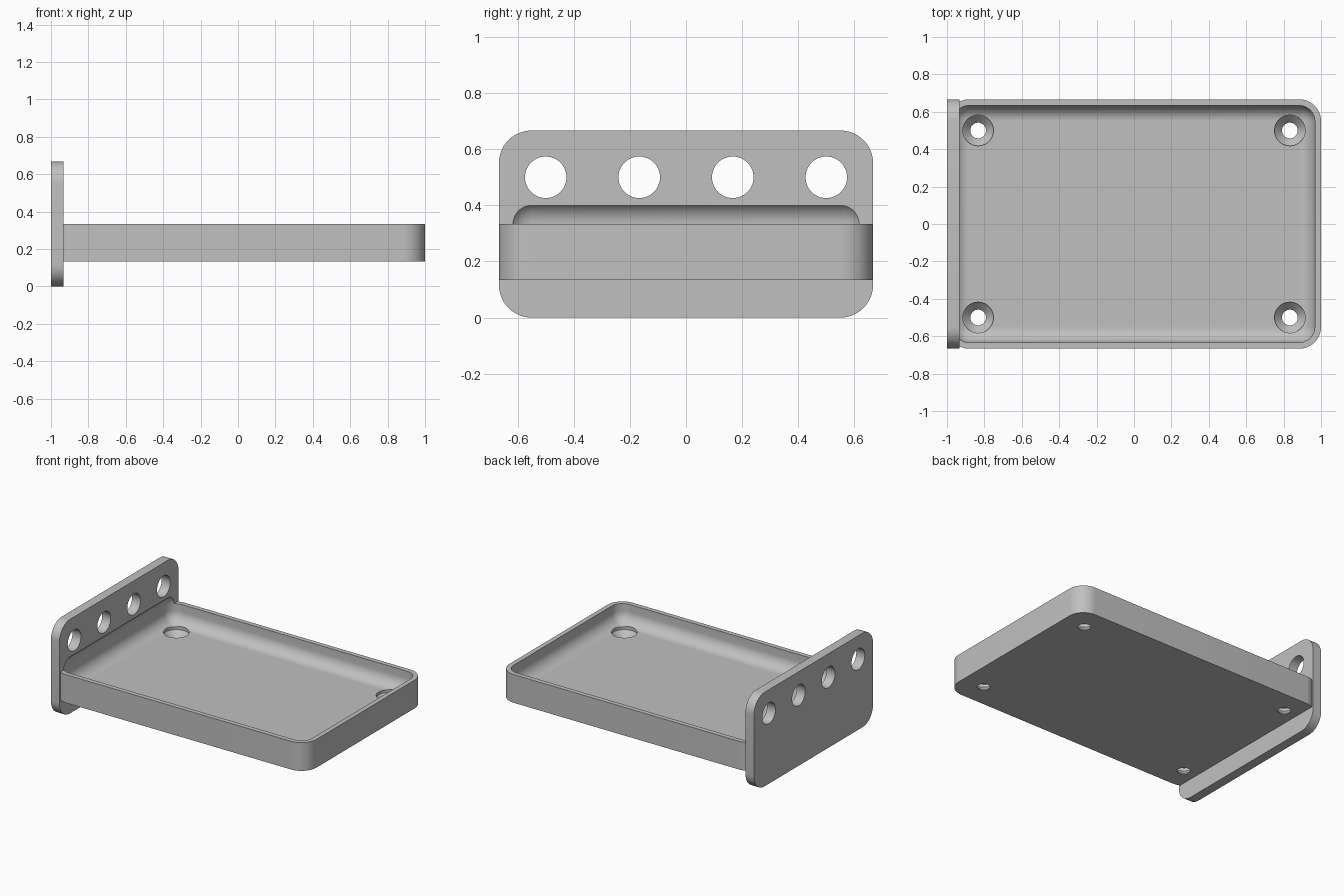
import bpy
import bmesh
import math
from mathutils import Matrix, Vector

if "Cube" in bpy.data.objects:
    bpy.data.objects.remove(bpy.data.objects["Cube"], do_unlink=True)

U = 1 / 30              # design unit
WALL = 1 * U            # rim thickness
FILLET = 2.5 * U        # inside rounding
CORNER = WALL + FILLET  # outside rounding
RIM_Z = 10 * U
FLOOR_Z = 6 * U

grey = bpy.data.materials.new("plain_grey")
grey.use_nodes = True
colour = (0.53, 0.53, 0.53, 1)
grey.diffuse_color = colour
grey.node_tree.nodes["Principled BSDF"].inputs["Base Color"].default_value = colour


def make_object(name, bm):
    bmesh.ops.recalc_face_normals(bm, faces=bm.faces)
    mesh = bpy.data.meshes.new(name)
    bm.to_mesh(mesh)
    bm.free()
    mesh.materials.append(grey)
    obj = bpy.data.objects.new(name, mesh)
    bpy.context.collection.objects.link(obj)
    return obj


def rounded_box(name, low, high, radius, axis=None, segments=12):
    """Box with all edges rounded, or only those parallel to one axis."""
    low, high = Vector(low), Vector(high)
    bm = bmesh.new()
    bmesh.ops.create_cube(bm, size=1)
    for v in bm.verts:
        v.co = (low + high) / 2 + v.co * (high - low)
    edges = [e for e in bm.edges if axis is None
             or abs((e.verts[0].co - e.verts[1].co)[axis]) > 1e-4]
    bmesh.ops.bevel(bm, geom=edges, offset=radius, segments=segments,
                    profile=0.5, affect='EDGES')
    return make_object(name, bm)


def lathe(name, profile, matrix, sides=48):
    """Closed solid turned around z from (radius, height) pairs."""
    bm = bmesh.new()
    rings = [[bm.verts.new((r * math.cos(math.tau * i / sides),
                            r * math.sin(math.tau * i / sides), z))
              for i in range(sides)] for r, z in profile]
    for a, b in zip(rings, rings[1:]):
        for i in range(sides):
            j = (i + 1) % sides
            bm.faces.new((a[i], a[j], b[j], b[i]))
    bm.faces.new(rings[0])
    bm.faces.new(rings[-1])
    bm.transform(matrix)
    return make_object(name, bm)


def combine(target, tool, operation):
    mod = target.modifiers.new(tool.name, 'BOOLEAN')
    mod.operation = operation
    mod.solver = 'EXACT'
    mod.object = tool
    bpy.context.view_layer.objects.active = target
    bpy.ops.object.modifier_apply(modifier=mod.name)
    bpy.data.objects.remove(tool, do_unlink=True)


# Tray body joined to the upright end plate
tray = rounded_box("tray_with_end_plate", (-0.998, -20 * U, 4 * U),
                   (1, 20 * U, RIM_Z), CORNER, axis=2)
plate = rounded_box("end_plate", (-1, -20 * U, 0), (-28 * U, 20 * U, 20 * U),
                    CORNER, axis=0)
combine(tray, plate, 'UNION')

# Rounded hollow, which also bites slightly into the plate
hollow = rounded_box("hollow", (-1 + WALL, -19 * U, FLOOR_Z),
                     (1 - WALL, 19 * U, RIM_Z + FILLET), FILLET)
combine(tray, hollow, 'DIFFERENCE')

# Countersunk screw holes in the floor
screw_profile = [(0.042, -0.1), (0.042, -0.06), (0.082, -0.018), (0.082, 0.03)]
for x in (-25 * U, 25 * U):
    for y in (-15 * U, 15 * U):
        hole = lathe("screw_hole", screw_profile,
                     Matrix.Translation((x, y, FLOOR_Z)))
        combine(tray, hole, 'DIFFERENCE')

# Row of round holes through the plate
for y in (-15 * U, -5 * U, 5 * U, 15 * U):
    place = Matrix.Translation((-29 * U, y, 15 * U)) @ Matrix.Rotation(math.pi / 2, 4, 'Y')
    hole = lathe("plate_hole", [(0.074, -0.1), (0.074, 0.1)], place)
    combine(tray, hole, 'DIFFERENCE')

# Smooth the rounded areas, keep crisp edges
bpy.ops.object.select_all(action='DESELECT')
tray.select_set(True)
bpy.context.view_layer.objects.active = tray
bpy.ops.object.shade_smooth_by_angle(angle=math.radians(25))
